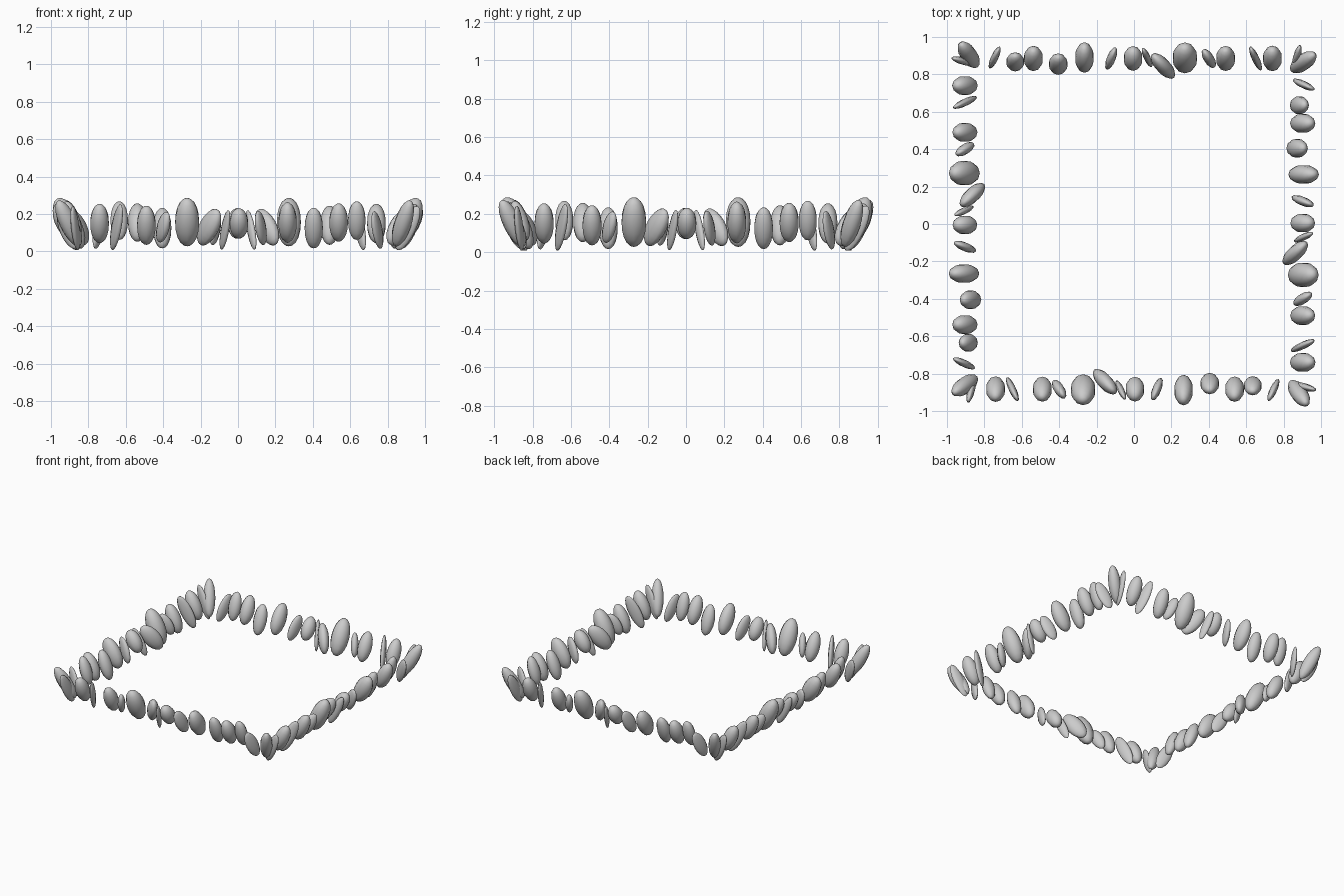
import bpy, bmesh
from math import sin, cos, radians, pi
from mathutils import Matrix, Vector

# Front row stones: x, y, z, yaw, lean, half width, half depth, half length
STONES = [
    (-.905, -.860, .150, -55, 30, .045, .050, .140),
    (-.870, -.885, .125, -15, 26, .020, .045, .130),
    (-.740, -.880, .150, 0, 25, .052, .055, .113),
    (-.650, -.880, .130, 25, 25, .020, .046, .134),
    (-.490, -.880, .140, 0, 25, .052, .053, .113),
    (-.400, -.880, .130, 32, 28, .028, .045, .090),
    (-.272, -.883, .157, 0, 25, .067, .065, .140),
    (-.155, -.840, .130, 43, 38, .040, .063, .115),
    (-.070, -.885, .115, 25, 24, .018, .035, .115),
    (.005, -.880, .150, 0, 32, .051, .055, .090),
    (.122, -.880, .125, -22, 28, .024, .050, .100),
    (.265, -.885, .155, 0, 30, .051, .065, .120),
    (.405, -.850, .125, 0, 20, .051, .045, .115),
    (.538, -.880, .155, 0, 25, .052, .055, .110),
    (.635, -.862, .165, 0, 18, .049, .041, .108),
    (.745, -.885, .115, -25, 26, .020, .048, .110),
]


def add_stone(bm, x, y, z, yaw, lean, a, b, c):
    w, l = radians(yaw), radians(lean)
    out = Vector((sin(w), -cos(w), 0))
    up = Vector((0, 0, 1))
    axis = out * sin(l) + up * cos(l)
    depth = out * cos(l) - up * sin(l)
    side = depth.cross(axis)
    rot = Matrix((side, depth, axis)).transposed().to_4x4()
    m = Matrix.Translation((x, y, z)) @ rot @ Matrix.Diagonal((a, b, c, 1))
    bmesh.ops.create_uvsphere(bm, u_segments=10, v_segments=10, radius=1, matrix=m)


# One row of stones, turned a quarter for each side
bm = bmesh.new()
for s in STONES:
    add_stone(bm, *s)
for f in bm.faces:
    f.smooth = True
row = bpy.data.meshes.new("stone_row")
bm.to_mesh(row)
bm.free()

SIDES = [("front", (0, -.003)), ("right", (.022, 0)),
         ("back", (0, .005)), ("left", (-.024, 0))]
for i, (name, (dx, dy)) in enumerate(SIDES):
    ob = bpy.data.objects.new(name + "_stone_row", row)
    ob.location = (dx, dy, 0)
    ob.rotation_euler.z = i * pi / 2
    bpy.context.collection.objects.link(ob)
